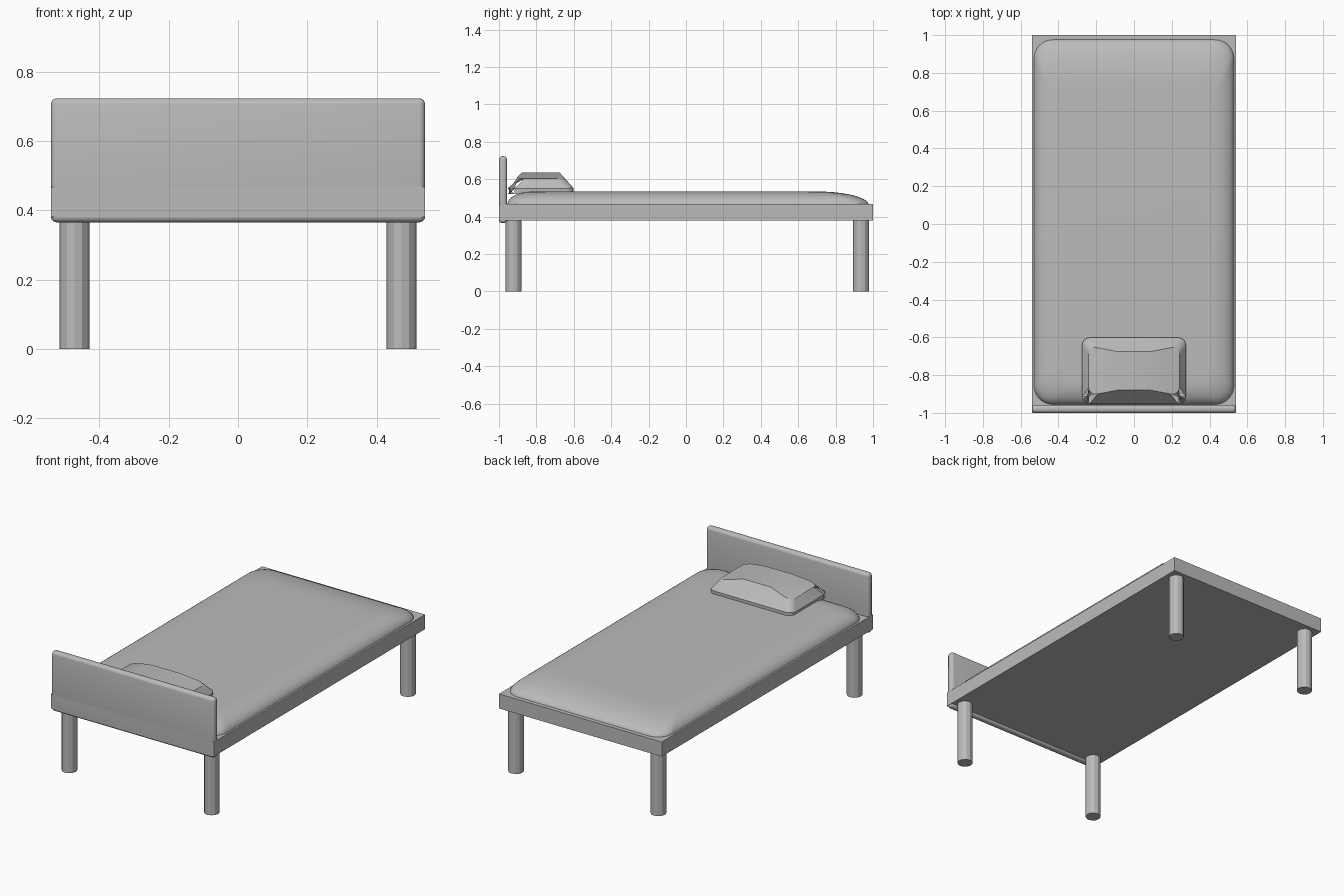
import bpy, bmesh, math

cube = bpy.data.objects.get("Cube")
if cube:
    bpy.data.objects.remove(cube)

grey = bpy.data.materials.new("light_grey")
grey.use_nodes = True
GREY = (0.5, 0.5, 0.5, 1)
grey.diffuse_color = GREY
grey.node_tree.nodes["Principled BSDF"].inputs["Base Color"].default_value = GREY


def finish(name, bm, smooth=None):
    """Turn a bmesh into a named grey object."""
    bmesh.ops.recalc_face_normals(bm, faces=bm.faces)
    mesh = bpy.data.meshes.new(name)
    bm.to_mesh(mesh)
    bm.free()
    mesh.materials.append(grey)
    obj = bpy.data.objects.new(name, mesh)
    bpy.context.collection.objects.link(obj)
    if smooth:
        bpy.ops.object.select_all(action='DESELECT')
        obj.select_set(True)
        bpy.context.view_layer.objects.active = obj
        bpy.ops.object.shade_smooth_by_angle(angle=math.radians(smooth))
    return obj


def box(name, lo, hi, bevel=0):
    bm = bmesh.new()
    bmesh.ops.create_cube(bm, size=1)
    for v in bm.verts:
        v.co = [a + (b - a) * (c + 0.5) for a, b, c in zip(lo, hi, v.co)]
    if bevel:
        bmesh.ops.bevel(bm, geom=bm.edges[:], offset=bevel, segments=4,
                        profile=0.5, affect='EDGES')
    return finish(name, bm, 40 if bevel else None)


def rounded_ring(bm, x, y0, y1, r, z, steps=8):
    """Loop of vertices round a rectangle with rounded corners."""
    ring = []
    corners = [(x - r, y1 - r), (r - x, y1 - r), (r - x, y0 + r), (x - r, y0 + r)]
    for q, (cx, cy) in enumerate(corners):
        for i in range(steps + 1):
            a = (q + i / steps) * math.pi / 2
            ring.append(bm.verts.new((cx + r * math.cos(a), cy + r * math.sin(a), z)))
    return ring


def bridge(bm, a, b):
    for i in range(len(a)):
        j = (i + 1) % len(a)
        bm.faces.new((a[i], a[j], b[j], b[i]))


# Bed frame and headboard
box("bed_frame", (-0.54, -1, 0.38), (0.54, 1, 0.467))
box("headboard", (-0.54, -1, 0.365), (0.54, -0.957, 0.723), 0.018)

# Legs
for side, x in (("right", -0.472), ("left", 0.472)):
    for end, y in (("front", -0.922), ("back", 0.935)):
        bm = bmesh.new()
        bmesh.ops.create_cone(bm, cap_ends=True, segments=12, radius1=0.043,
                              radius2=0.043, depth=0.38)
        bmesh.ops.translate(bm, verts=bm.verts, vec=(x, y, 0.19))
        finish(f"{end}_{side}_leg", bm)

# Mattress: rounded rings shrinking upward, with a longer slope at the foot
bm = bmesh.new()
rings = []
for i in range(11):
    t = i / 10 * math.pi / 2
    s = 1 - math.cos(t)
    rings.append(rounded_ring(bm, 0.53 - 0.13 * s, -0.956 + 0.13 * s,
                              0.977 - 0.27 * s, 0.1, 0.462 + 0.072 * math.sin(t)))
for a, b in zip(rings, rings[1:]):
    bridge(bm, a, b)
bm.faces.new(rings[0])
bm.faces.new(rings[-1])
finish("mattress", bm, 40)

# Pillow: arched profile across the bed, leaning in at both ends
BASE, SHOULDER = 0.52, 0.555
half = [(0.273, BASE), (0.273, SHOULDER), (0.24, 0.603), (0.09, 0.635)]
profile = half + [(-x, z) for x, z in reversed(half)]
bm = bmesh.new()
ends = []
for y, lean in ((-0.952, 1), (-0.603, -1)):
    ends.append([bm.verts.new((x, y + lean * 0.9 * max(0, z - SHOULDER), z))
                 for x, z in profile])
bridge(bm, *ends)
for loop in ends:
    bm.faces.new((loop[0], loop[1], loop[-2], loop[-1]))
    bm.faces.new(loop[1:-1])
corners = [bm.edges.get((loop[a], loop[b])) for loop in ends
           for a, b in ((0, 1), (1, 2), (-1, -2), (-2, -3))]
bmesh.ops.bevel(bm, geom=corners, offset=0.035, segments=4, profile=0.5,
                affect='EDGES')
finish("pillow", bm, 35)
